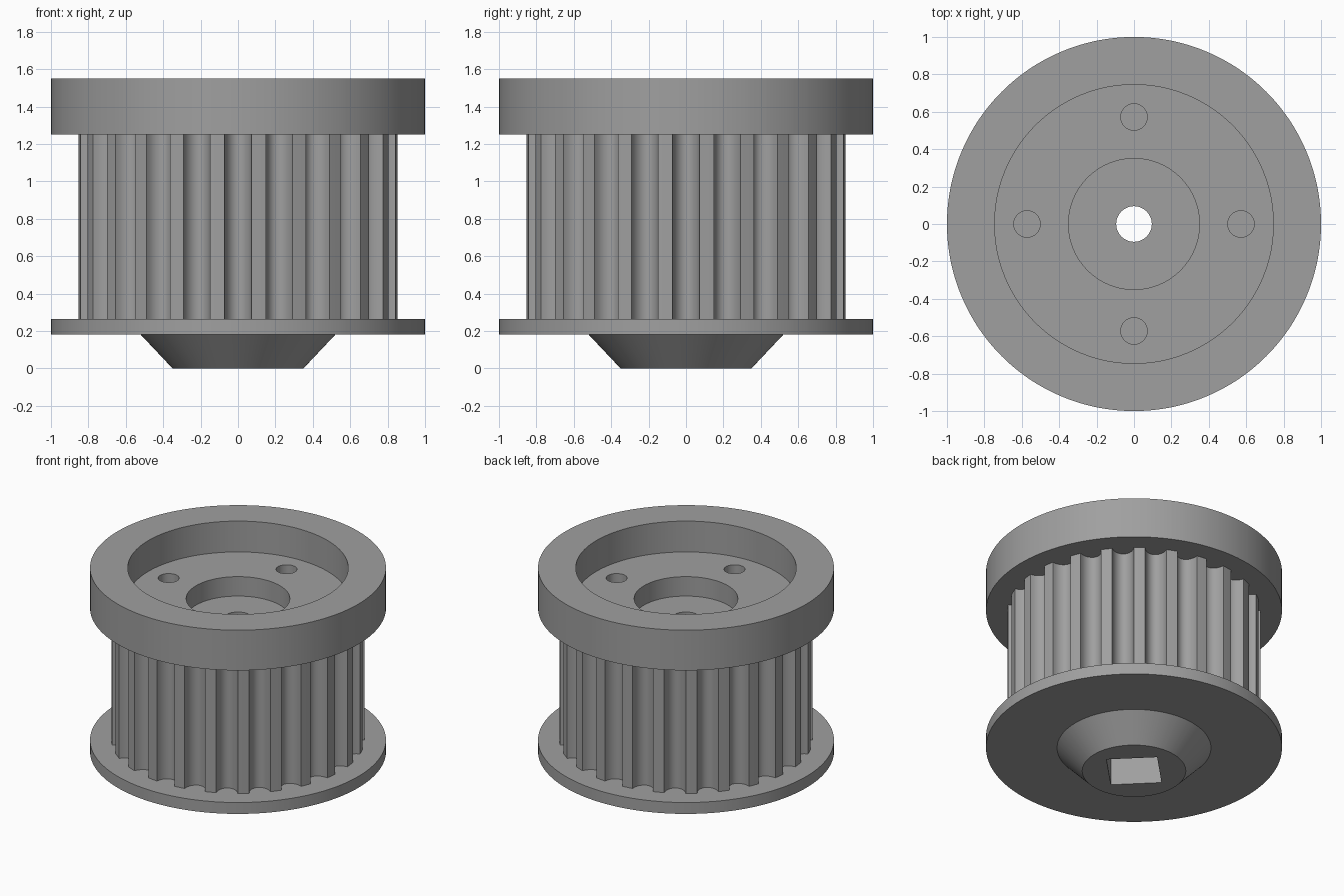
import bpy, bmesh, math

if "Cube" in bpy.data.objects:
    bpy.data.objects.remove(bpy.data.objects["Cube"])

TEETH, OUTER_R, GROOVE_DEPTH, GROOVE_HALF = 24, 0.855, 0.085, math.radians(4.9)
PITCH = 2 * math.pi / TEETH

# Columns around the axis: each pitch is one rounded groove plus a tooth land
columns = []                                   # (angle, depth of groove there)
for i in range(TEETH):
    for k in range(-5, 6):
        u = math.pi / 2 * k / 5
        columns.append((i * PITCH + GROOVE_HALF * math.sin(u),
                        GROOVE_DEPTH * max(0.0, math.cos(u))))
    columns.append(((i + 0.5) * PITCH, 0.0))


def circle(r):
    return lambda a, d: r


def toothed(a, d):
    return OUTER_R - d


def square(a, d):
    # square socket with its corners on the x and y axes
    b = a - math.pi / 4
    return 0.172 / max(abs(math.cos(b)), abs(math.sin(b)))


# Closed cross-section of the pulley: radius rule and height
profile = [
    (square, 0.0), (circle(0.35), 0.0), (circle(0.52), 0.18),         # tapered hub
    (circle(1.0), 0.18), (circle(1.0), 0.265),                        # lower flange
    (toothed, 0.265), (toothed, 1.25),                                # toothed barrel
    (circle(1.0), 1.25), (circle(1.0), 1.55),                         # upper rim
    (circle(0.745), 1.55), (circle(0.745), 1.32),                     # wide recess
    (circle(0.35), 1.32), (circle(0.35), 1.175),                      # inner recess
    (circle(0.095), 1.175), (circle(0.095), 0.5), (square, 0.5),      # bore and socket
]

bm = bmesh.new()
rings = [[bm.verts.new((f(a, d) * math.cos(a), f(a, d) * math.sin(a), z))
          for a, d in columns] for f, z in profile]
n = len(columns)
for j, ring in enumerate(rings):
    above = rings[(j + 1) % len(rings)]
    for i in range(n):
        k = (i + 1) % n
        bm.faces.new((ring[i], ring[k], above[k], above[i]))
bmesh.ops.recalc_face_normals(bm, faces=bm.faces)
mesh = bpy.data.meshes.new("toothed_pulley")
bm.to_mesh(mesh)
bm.free()
pulley = bpy.data.objects.new("toothed_pulley", mesh)
bpy.context.collection.objects.link(pulley)

grey = bpy.data.materials.new("machined_grey")
grey.diffuse_color = (0.35, 0.35, 0.35, 1)
grey.use_nodes = True
grey.node_tree.nodes["Principled BSDF"].inputs["Base Color"].default_value = grey.diffuse_color
mesh.materials.append(grey)

# Four blind screw holes in the recess floor
bm = bmesh.new()
for i in range(4):
    a = i * math.pi / 2
    res = bmesh.ops.create_cone(bm, cap_ends=True, segments=48, radius1=0.071,
                                radius2=0.071, depth=0.5)
    bmesh.ops.translate(bm, verts=res["verts"],
                        vec=(0.572 * math.cos(a), 0.572 * math.sin(a), 1.2))
cut_mesh = bpy.data.meshes.new("screw_hole_cutter")
bm.to_mesh(cut_mesh)
bm.free()
cut_mesh.materials.append(grey)
cutter = bpy.data.objects.new("screw_hole_cutter", cut_mesh)
bpy.context.collection.objects.link(cutter)
cutter.hide_render = True

mod = pulley.modifiers.new("screw_holes", "BOOLEAN")
mod.operation, mod.solver, mod.object = "DIFFERENCE", "EXACT", cutter
bpy.context.view_layer.objects.active = pulley
pulley.select_set(True)
bpy.ops.object.modifier_apply(modifier=mod.name)
bpy.data.objects.remove(cutter)

bpy.ops.object.shade_smooth_by_angle(angle=math.radians(30))
